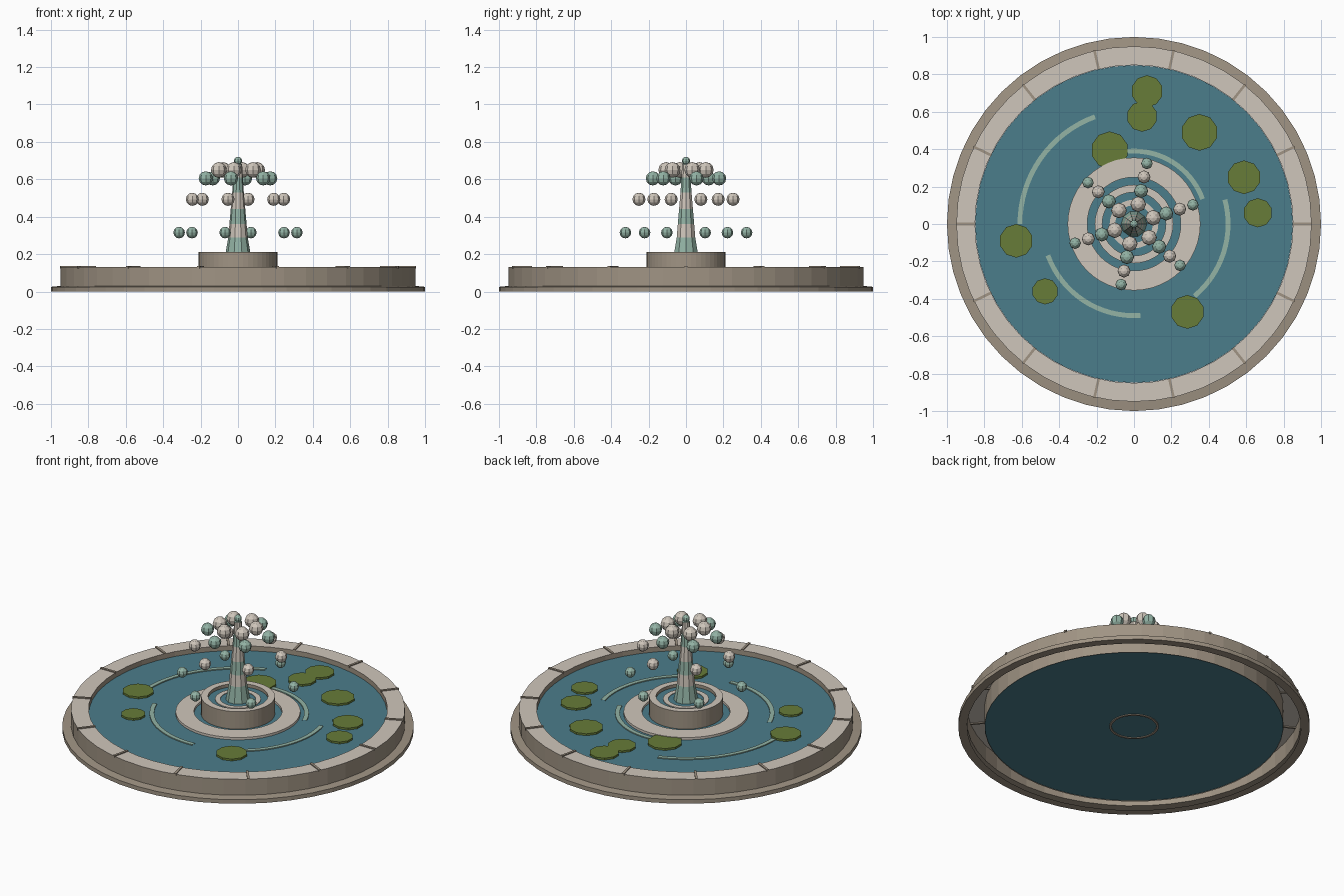
import bpy, bmesh
from math import sin, cos, pi, radians
from mathutils import Matrix

cube = bpy.data.objects.get("Cube")
if cube:
    bpy.data.objects.remove(cube)


def material(name, hex_code):
    srgb = [int(hex_code[i:i + 2], 16) / 255 for i in (0, 2, 4)]
    colour = [c / 12.92 if c < 0.04 else ((c + 0.055) / 1.055) ** 2.4 for c in srgb] + [1]
    m = bpy.data.materials.new(name)
    m.use_nodes = True
    m.diffuse_color = colour
    m.node_tree.nodes["Principled BSDF"].inputs["Base Color"].default_value = colour
    return m


STONE = material("brown stone", "A09484")
CREAM = material("pale stone", "CFC6BB")
WATER = material("pond water", "4B7D8B")
SAGE = material("sage foam", "93B3A5")
LEAF = material("lily green", "677C38")


def finish(name, bm, mats):
    mesh = bpy.data.meshes.new(name)
    bm.to_mesh(mesh)
    bm.free()
    for m in mats:
        mesh.materials.append(m)
    obj = bpy.data.objects.new(name, mesh)
    bpy.context.collection.objects.link(obj)
    return obj


def lathe(name, profile, mats, bands=None, sides=48, start=0, end=360):
    """Sweep (radius, z) points about z; bands gives the material of each strip."""
    bm = bmesh.new()
    full = end - start == 360
    count = sides if full else sides + 1
    rings = []
    for i in range(count):
        a = radians(start + (end - start) * i / sides)
        rings.append([bm.verts.new((r * cos(a), r * sin(a), z)) for r, z in profile])
    for i in range(sides):
        p, q = rings[i], rings[(i + 1) % count]
        for j in range(len(profile) - 1):
            face = bm.faces.new((p[j], q[j], q[j + 1], p[j + 1]))
            face.material_index = bands[j] if bands else 0
    bmesh.ops.remove_doubles(bm, verts=bm.verts, dist=1e-5)
    return finish(name, bm, mats)


def disc(name, radius, low, high, mat, sides, x=0, y=0):
    bm = bmesh.new()
    bmesh.ops.create_cone(bm, cap_ends=True, segments=sides, radius1=radius, radius2=radius,
                          depth=high - low,
                          matrix=Matrix.Translation((x, y, (low + high) / 2)))
    return finish(name, bm, [mat])


def flat_ring(name, inner, outer, low, high, mat, **kw):
    return lathe(name, [(inner, low), (outer, low), (outer, high), (inner, high), (inner, low)],
                 [mat], **kw)


# Basin: hollow wall with a foot flange and a pale coping
lathe("basin_wall", [(0.95, 0), (1, 0), (1, 0.025), (0.95, 0.03), (0.95, 0.13),
                     (0.85, 0.13), (0.85, 0.0)],
      [STONE, CREAM], [0, 0, 0, 0, 1, 0])
disc("pond_water", 0.849, 0.005, 0.1, WATER, 48)
flat_ring("drain_ring", 0.127, 0.14, 0, 0.008, STONE)

# Joints between the coping stones
for i in range(14):
    bm = bmesh.new()
    bmesh.ops.create_cube(bm, size=1, matrix=Matrix.Rotation(2 * pi * i / 14, 4, "Z")
                          @ Matrix.Translation((0.9, 0, 0.13))
                          @ Matrix.Diagonal((0.106, 0.014, 0.012, 1)))
    finish("coping_joint", bm, [STONE])

# Plinth with its own small pool
flat_ring("plinth_apron", 0.25, 0.355, 0.09, 0.115, CREAM)
lathe("plinth", [(0.21, 0.09), (0.21, 0.21), (0.17, 0.21), (0.17, 0.15)],
      [STONE, CREAM], [0, 1, 0])
disc("plinth_pool", 0.17, 0.15, 0.19, WATER, 48)
flat_ring("pool_ripple", 0.1, 0.13, 0.188, 0.194, CREAM)

# Banded water column
lathe("water_column", [(0.07, 0.185), (0.052, 0.29), (0.046, 0.36), (0.039, 0.44),
                       (0.031, 0.53), (0.026, 0.61), (0.022, 0.68), (0, 0.69)],
      [SAGE, CREAM], [0, 1, 0, 1, 0, 1, 0], sides=10)


def droplet(name, radius, x, y, z, mat):
    bm = bmesh.new()
    bmesh.ops.create_uvsphere(bm, u_segments=8, v_segments=6, radius=radius,
                              matrix=Matrix.Translation((x, y, z)))
    finish(name, bm, [mat])


# Six falling arcs of droplets
droplet("tip_droplet", 0.022, 0, 0, 0.698, SAGE)
for k in range(6):
    a = radians(18 + 60 * k)
    for reach, z, size, mat in ((0.108, 0.65, 0.042, CREAM), (0.181, 0.605, 0.038, SAGE),
                                (0.257, 0.493, 0.035, CREAM), (0.331, 0.315, 0.031, SAGE)):
        droplet("spray_droplet", size, reach * cos(a), reach * sin(a), z, mat)

# Ripple arcs on the pond
for r, start, end in ((0.61, 110, 180), (0.39, 20, 95), (0.503, -50, 15), (0.49, 200, 274)):
    flat_ring("ripple_arc", r - 0.013, r + 0.013, 0.099, 0.106, SAGE,
              sides=16, start=start, end=end)

# Lily pads
for x, y, r in ((0.07, 0.71, 0.085), (0.043, 0.575, 0.082), (-0.13, 0.395, 0.1),
                (0.35, 0.49, 0.098), (0.588, 0.25, 0.09), (0.662, 0.06, 0.078),
                (0.285, -0.47, 0.09), (-0.475, -0.36, 0.07), (-0.63, -0.09, 0.09)):
    disc("lily_pad", r, 0.095, 0.112, LEAF, 10, x, y)
